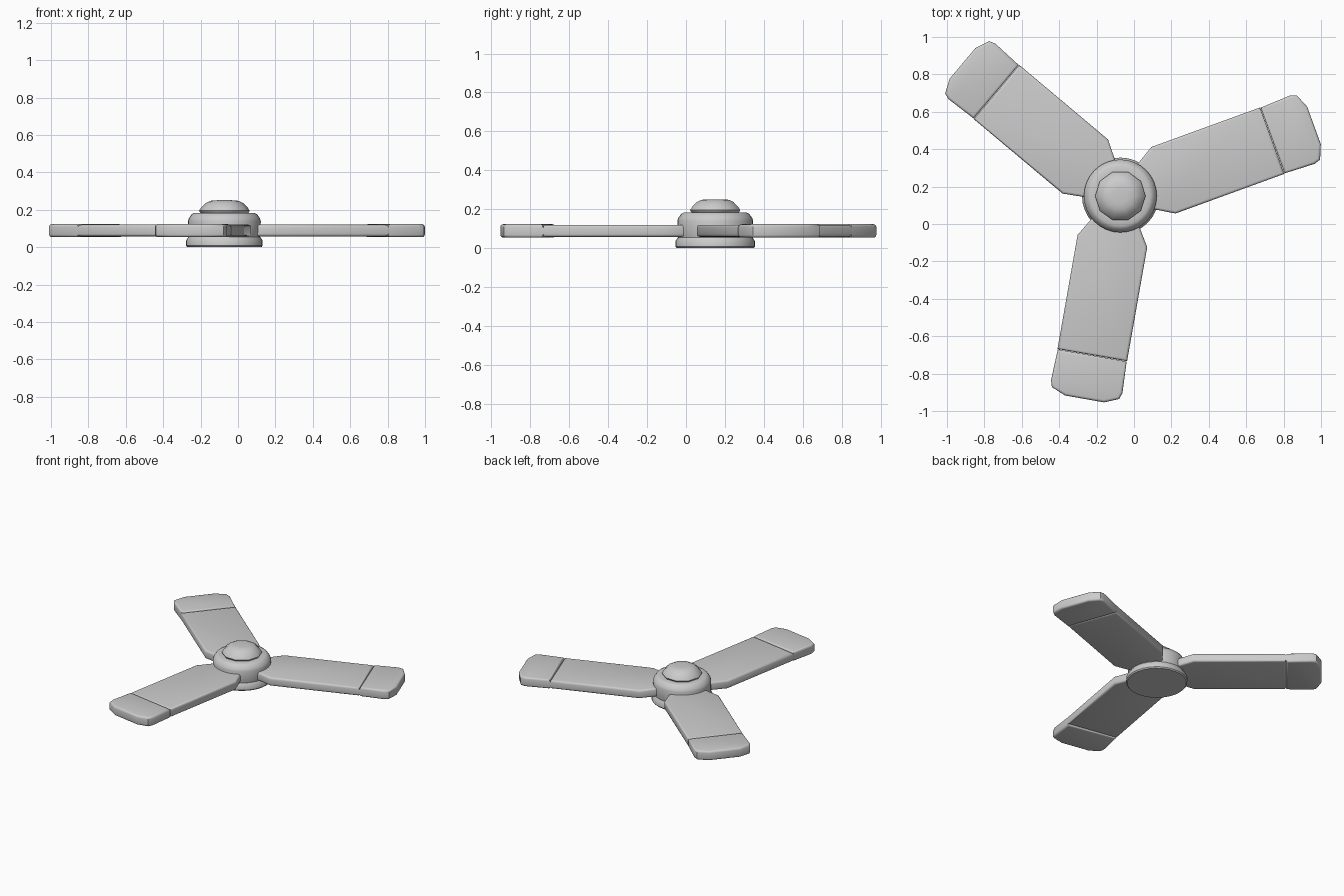
import bpy
import bmesh
import math

CENTRE = (-0.073, 0.15)

cube = bpy.data.objects.get("Cube")
if cube:
    bpy.data.objects.remove(cube, do_unlink=True)

grey = bpy.data.materials.new("light_grey")
grey.use_nodes = True
colour = (0.6, 0.6, 0.6, 1)
grey.diffuse_color = colour
grey.node_tree.nodes["Principled BSDF"].inputs["Base Color"].default_value = colour


def finish(name, bm, angle=0.0, smooth=40):
    """Turn a bmesh into a shaded object placed around the hub axis."""
    bmesh.ops.recalc_face_normals(bm, faces=bm.faces)
    mesh = bpy.data.meshes.new(name)
    bm.to_mesh(mesh)
    bm.free()
    mesh.materials.append(grey)
    obj = bpy.data.objects.new(name, mesh)
    bpy.context.collection.objects.link(obj)
    obj.location = (*CENTRE, 0)
    obj.rotation_euler.z = angle
    bpy.ops.object.select_all(action="DESELECT")
    obj.select_set(True)
    bpy.context.view_layer.objects.active = obj
    bpy.ops.object.shade_smooth_by_angle(angle=math.radians(smooth))
    return obj


def turned(name, profile, sides):
    """Closed turned part from (radius, height) rings."""
    bm = bmesh.new()
    rings = [[bm.verts.new((r * math.cos(math.tau * i / sides),
                            r * math.sin(math.tau * i / sides), z))
              for i in range(sides)] for r, z in profile]
    for low, high in zip(rings, rings[1:]):
        for i in range(sides):
            j = (i + 1) % sides
            bm.faces.new((low[i], low[j], high[j], high[i]))
    bm.faces.new(rings[0][::-1])
    bm.faces.new(rings[-1])
    return finish(name, bm)


def slab(name, half_outline, low, high, angle):
    """Rounded plate with an outline mirrored across its long axis."""
    outline = half_outline + [(u, -v) for u, v in reversed(half_outline)]
    bm = bmesh.new()
    base = bm.faces.new([bm.verts.new((u, v, low)) for u, v in outline])
    grown = bmesh.ops.extrude_face_region(bm, geom=[base])
    for v in grown["geom"]:
        if isinstance(v, bmesh.types.BMVert):
            v.co.z = high
    bmesh.ops.recalc_face_normals(bm, faces=bm.faces)
    rims = [e for e in bm.edges if abs(e.verts[0].co.z - e.verts[1].co.z) < 1e-5]
    bmesh.ops.bevel(bm, geom=rims, offset=0.014, segments=3, profile=0.5,
                    affect="EDGES", clamp_overlap=True)
    return finish(name, bm, angle)


# Hub: flared foot, rounded drum and faceted cap
turned("hub_foot", [(0.198, 0), (0.205, 0.008), (0.205, 0.035), (0.192, 0.055)], 32)
turned("hub_drum", [(0.185, 0.04), (0.192, 0.06), (0.195, 0.14), (0.19, 0.155),
                    (0.175, 0.176), (0.16, 0.184), (0.13, 0.184)], 32)
turned("hub_cap", [(0.11, 0.175), (0.13, 0.185), (0.135, 0.195), (0.125, 0.212),
                   (0.1, 0.236), (0.075, 0.248), (0.04, 0.251)], 10)

# Three blades with separate tips
BLADE = [(0.1, 0.105), (0.155, 0.135), (0.245, 0.189), (0.864, 0.189)]
TIP = [(0.866, 0.187), (1.035, 0.194), (1.07, 0.183), (1.102, 0.106)]
for label, degrees in (("front", 260), ("left", 20), ("right", 140)):
    turn = math.radians(degrees)
    slab(label + "_blade", BLADE, 0.058, 0.12, turn)
    slab(label + "_blade_tip", TIP, 0.054, 0.123, turn)
